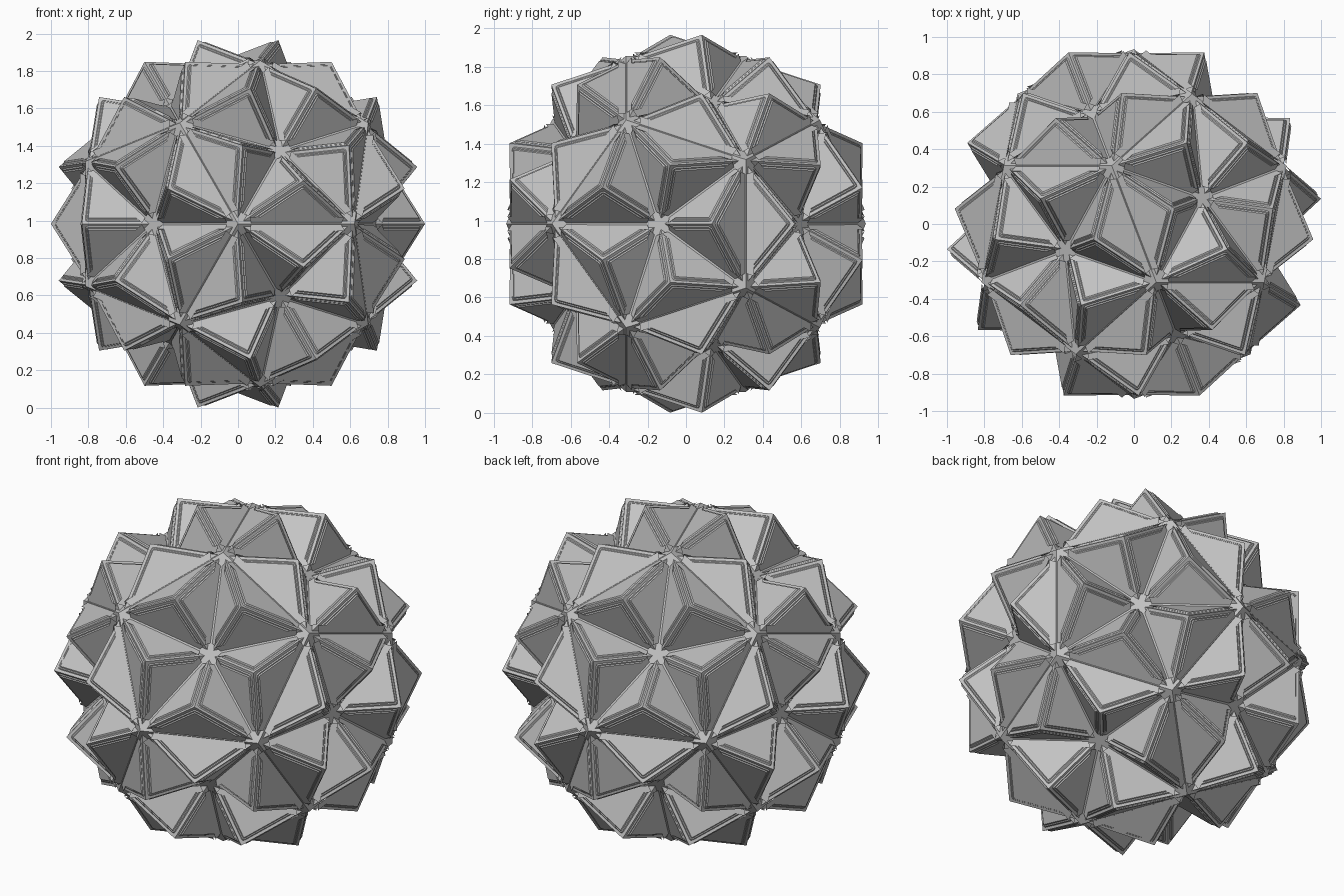
import bpy, bmesh
from math import radians, sqrt
from mathutils import Vector, Matrix

if "Cube" in bpy.data.objects:
    bpy.data.objects.remove(bpy.data.objects["Cube"])

# Main proportions
CORNER_R = 0.935                 # dodecahedron corner radius
EDGE = CORNER_R * 0.7136
FACE_R = CORNER_R * 0.7947       # distance of the pentagon centres
APOTHEM = EDGE * 0.6882
APEX_R, APEX_SHIFT = 0.957, 0.32  # spike tip: outward and toward the edge
CENTRE = Vector((0, 0, 0.983))

grey = bpy.data.materials.new("plain grey")
grey.use_nodes = True
colour = (0.55, 0.55, 0.55, 1)
grey.diffuse_color = colour
grey.node_tree.nodes["Principled BSDF"].inputs["Base Color"].default_value = colour


def finish(bm, name):
    bmesh.ops.remove_doubles(bm, verts=bm.verts, dist=0.0002)
    bm.normal_update()
    mesh = bpy.data.meshes.new(name)
    bm.to_mesh(mesh)
    bm.free()
    mesh.materials.append(grey)
    obj = bpy.data.objects.new(name, mesh)
    obj.location = CENTRE
    bpy.context.collection.objects.link(obj)


def add_face(bm, points):
    return bm.faces.new([bm.verts.new(p) for p in points])


def shrink(tri, margin):
    """Move the sides of a triangle inward by an even margin."""
    a, b, c = tri
    la, lb, lc = (b - c).length, (c - a).length, (a - b).length
    total = la + lb + lc
    incentre = (a * la + b * lb + c * lc) / total
    inradius = (b - a).cross(c - a).length / total
    return [incentre + (p - incentre) * (1 - margin / inradius) for p in tri]


def round_corners(tri, size):
    """Outline of a triangle with softened corners."""
    outline = []
    for i, p in enumerate(tri):
        before = p + (tri[i - 1] - p).normalized() * size
        after = p + (tri[(i + 1) % 3] - p).normalized() * size
        outline += [before, (before + after) / 4 + p / 2, after]
    return outline


# Twelve pentagon directions, with a three-way corner facing the front
turn = Matrix.Rotation(radians(-69.095), 3, "Z")
phi = (1 + sqrt(5)) / 2
axes = []
for s in (-1, 1):
    for t in (-1, 1):
        for v in ((t, s * phi, 0), (0, t, s * phi), (s * phi, 0, t)):
            axes.append((turn @ Vector(v)).normalized())

core, spikes, panels = bmesh.new(), bmesh.new(), bmesh.new()
plates = []

for axis in axes:
    neighbours = [v for v in axes if 0.4 < v.dot(axis) < 0.5]
    for other in neighbours:
        out = (other - axis * other.dot(axis)).normalized()
        side = axis.cross(out) * EDGE / 2
        middle = axis * FACE_R + out * APOTHEM
        base = [axis * FACE_R, middle - side, middle + side]
        add_face(core, base)

        # Three-sided spike on each fifth of a pentagon
        apex = axis * APEX_R + out * APEX_SHIFT
        foot = shrink(base, 0.018)
        for i in range(3):
            wall = [foot[i], foot[(i + 1) % 3], apex]
            add_face(spikes, wall)
            outline = round_corners(shrink(wall, 0.016), 0.016)
            plates.append(add_face(panels, outline))

# Raise each cover plate in two shallow steps
panels.normal_update()
for margin, rise in ((0.005, 0.006), (0.006, 0), (0.005, 0.006)):
    bmesh.ops.inset_individual(panels, faces=plates, thickness=margin,
                               depth=rise, use_even_offset=True)

finish(core, "core_body")
finish(spikes, "spikes")
finish(panels, "stepped_cover_plates")
